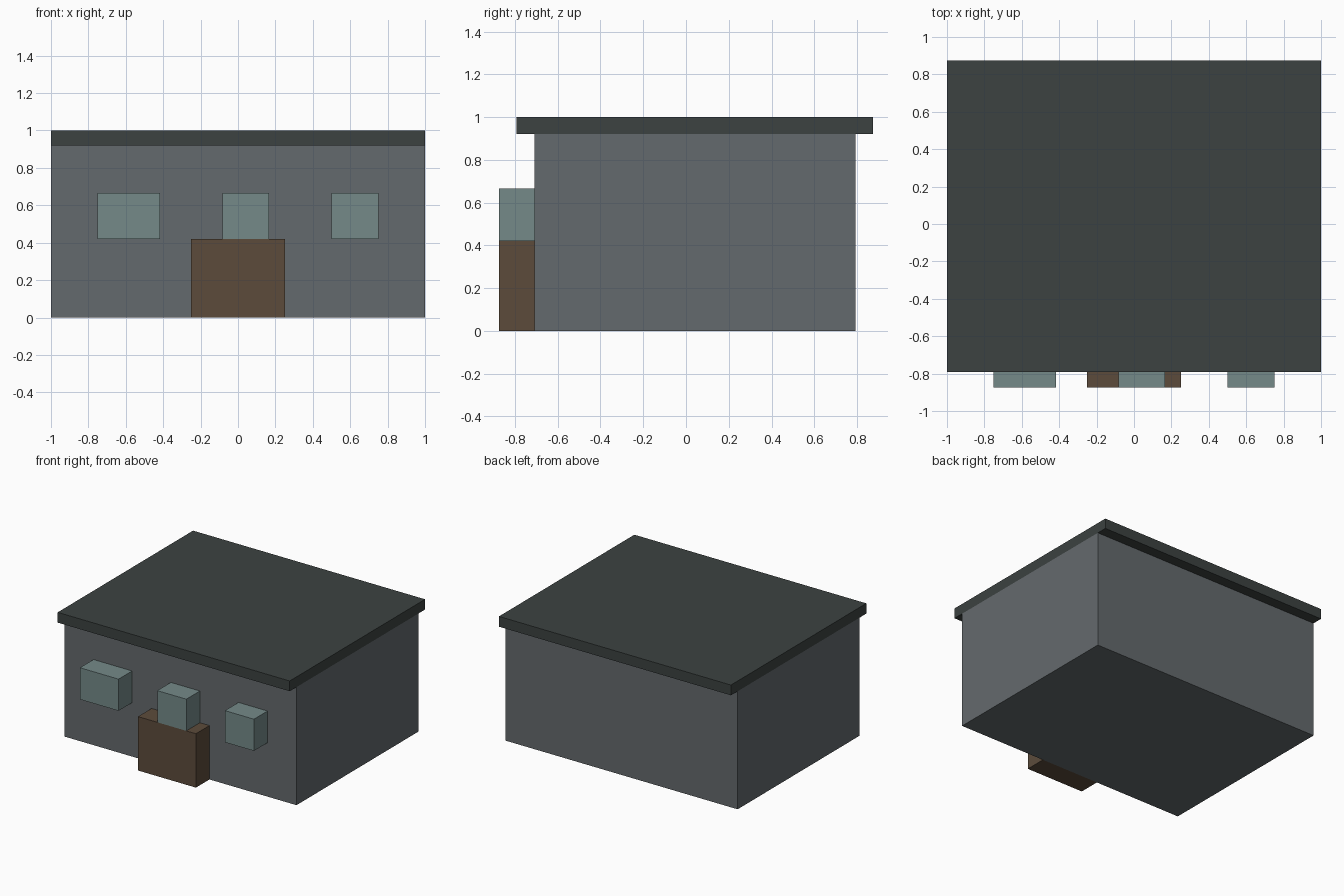
import bpy
import bmesh

cube = bpy.data.objects.get("Cube")
if cube:
    bpy.data.objects.remove(cube, do_unlink=True)


def linear(c):
    c /= 255
    return c / 12.92 if c <= 0.04045 else ((c + 0.055) / 1.055) ** 2.4


def material(name, rgb):
    mat = bpy.data.materials.new(name)
    mat.use_nodes = True
    colour = [linear(c) for c in rgb] + [1]
    mat.diffuse_color = colour
    bsdf = mat.node_tree.nodes["Principled BSDF"]
    bsdf.inputs["Base Color"].default_value = colour
    bsdf.inputs["Roughness"].default_value = 0.9
    return mat


def box(name, mat, x, y, z):
    """Flat-faced box spanning the given (low, high) ranges."""
    bm = bmesh.new()
    bmesh.ops.create_cube(bm, size=1)
    for v in bm.verts:
        v.co = [r[1] if c > 0 else r[0] for c, r in zip(v.co, (x, y, z))]
    mesh = bpy.data.meshes.new(name)
    bm.to_mesh(mesh)
    bm.free()
    mesh.materials.append(mat)
    obj = bpy.data.objects.new(name, mesh)
    bpy.context.collection.objects.link(obj)
    return obj


wall_grey = material("wall grey", (100, 106, 109))
roof_slate = material("roof slate", (60, 66, 65))
door_brown = material("door brown", (92, 75, 59))
glass_teal = material("glass teal", (117, 138, 137))

WALL_FRONT, WALL_BACK, EAVES = -0.708, 0.792, 0.92
PORCH = (-0.875, WALL_FRONT)
SILL = 0.42

# Main block and overhanging slab roof
box("walls", wall_grey, (-1, 1), (WALL_FRONT, WALL_BACK), (0, EAVES))
box("roof", roof_slate, (-1, 1), (-0.792, 0.875), (EAVES, 1))

# Projecting door and the three bay windows
box("door", door_brown, (-0.25, 0.25), PORCH, (0, SILL))
for name, x in (("window_right", (-0.75, -0.417)),
                ("window_middle", (-0.083, 0.167)),
                ("window_left", (0.5, 0.75))):
    box(name, glass_teal, x, PORCH, (SILL, 0.667))
